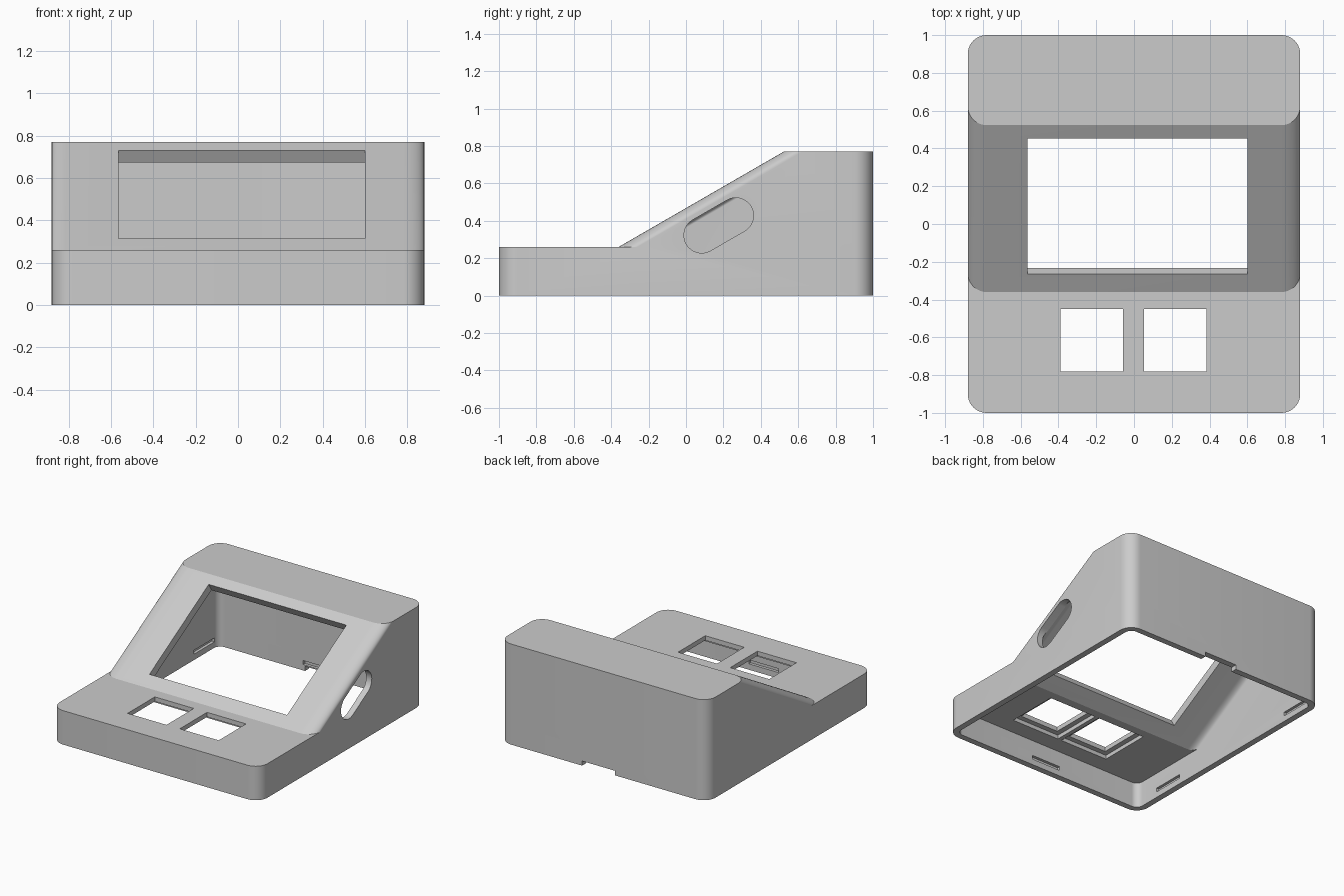
import bpy, bmesh, math
from mathutils import Matrix

cube = bpy.data.objects.get("Cube")
if cube:
    bpy.data.objects.remove(cube, do_unlink=True)

grey = bpy.data.materials.new("light_grey_plastic")
grey.use_nodes = True
grey.diffuse_color = (0.6, 0.6, 0.6, 1)
grey.node_tree.nodes["Principled BSDF"].inputs["Base Color"].default_value = (0.6, 0.6, 0.6, 1)

SEG = 10
WALL, ROOF = 0.047, 0.065
TILT = math.radians(30)
STEP_Z, TOP_Z = 0.26, 0.77


def slope_y(z):
    return -0.36 + (z - STEP_Z) / math.tan(TILT)


def arc(cx, cy, r, start):
    """Quarter circle, counter-clockwise from the start angle."""
    angles = [math.radians(start + 90 * i / SEG) for i in range(SEG + 1)]
    return [(cx + r * math.cos(a), cy + r * math.sin(a)) for a in angles]


def finish(name, bm):
    bmesh.ops.recalc_face_normals(bm, faces=bm.faces)
    mesh = bpy.data.meshes.new(name)
    bm.to_mesh(mesh)
    bm.free()
    mesh.materials.append(grey)
    obj = bpy.data.objects.new(name, mesh)
    bpy.context.collection.objects.link(obj)
    return obj


def console_body(name, inset, z_low, z_step, z_top, shift):
    """Rounded desk base with a sloped, rounded housing on its rear part."""
    bm = bmesh.new()
    r = 0.1 - inset
    cx, cy = 0.78, 0.9
    back = arc(cx, cy, r, 0) + arc(-cx, cy, r, 90)

    def front(y):
        return arc(-cx, y + r, r, 180) + arc(cx, y + r, r, 270)

    def ring(points, z):
        return [bm.verts.new((x, y, z)) for x, y in points]

    def sides(a, b):
        for i in range(len(a)):
            j = (i + 1) % len(a)
            bm.faces.new((a[i], a[j], b[j], b[i]))

    foot = front(slope_y(z_step) + shift)
    base = back + [foot[0]] + front(-1 + inset) + [foot[-1]]
    low, step = ring(base, z_low), ring(base, z_step)
    n = len(back)
    inner = ring(foot[1:-1], z_step)
    lower_housing = step[:n + 1] + inner + [step[-1]]
    top = ring(back + front(slope_y(z_top) + shift), z_top)
    sides(low, step)
    sides(lower_housing, top)
    bm.faces.new(low)
    bm.faces.new(top)
    bm.faces.new(step[n:] + inner[::-1])
    return finish(name, bm)


def box(name, center, size, tilt=0):
    bm = bmesh.new()
    matrix = (Matrix.Translation(center) @ Matrix.Rotation(tilt, 4, 'X')
              @ Matrix.Diagonal((*size, 1)))
    bmesh.ops.create_cube(bm, size=1, matrix=matrix)
    return finish(name, bm)


def side_slot(name, y, z, length, r):
    """Tilted stadium prism that passes through the +x wall."""
    bm = bmesh.new()
    h = length / 2
    outline = arc(h, 0, r, -90) + arc(h, 0, r, 0) + arc(-h, 0, r, 90) + arc(-h, 0, r, 180)
    c, s = math.cos(TILT), math.sin(TILT)
    verts = [bm.verts.new((0.75, y + u * c - v * s, z + u * s + v * c)) for u, v in outline]
    bmesh.ops.remove_doubles(bm, verts=verts, dist=0.0001)
    face = bm.faces.new([v for v in verts if v.is_valid])
    moved = bmesh.ops.extrude_face_region(bm, geom=[face])["geom"]
    bmesh.ops.translate(bm, vec=(0.25, 0, 0),
                        verts=[v for v in moved if isinstance(v, bmesh.types.BMVert)])
    return finish(name, bm)


# Housing and its hollow inside
housing = console_body("console_housing", 0, 0, STEP_Z, TOP_Z, 0)
cutters = [console_body("cavity", WALL, -0.1, STEP_Z - ROOF, TOP_Z - ROOF,
                        ROOF / math.sin(TILT))]

# Screen window, square to the slope
window_y = 0.094
window_z = STEP_Z + (window_y + 0.36) * math.tan(TILT)
cutters.append(box("screen_window", (0.018, window_y, window_z), (1.165, 0.828, 0.3), TILT))

# Key holes with a wider pocket below the plate
for x in (-0.224, 0.218):
    cutters.append(box("key_hole", (x, -0.615, 0.25), (0.33, 0.33, 0.3)))
    cutters.append(box("key_pocket", (x, -0.615, 0.175), (0.41, 0.41, 0.1)))

# Side opening
cutters.append(side_slot("side_opening", 0.175, 0.375, 0.21, 0.095))

# Clip slots on the inner walls and the pry notch at the back
for side in (-1, 1):
    cutters.append(box("clip_slot", (0.01, side * 0.95, 0.06), (0.25, 0.05, 0.03)))
    for y in (-0.62, 0.78):
        cutters.append(box("clip_slot", (side * 0.83, y, 0.06), (0.05, 0.25, 0.03)))
cutters.append(box("pry_notch", (0.04, 0.97, 0), (0.28, 0.12, 0.07)))

# Cut everything out of the housing
bpy.context.view_layer.objects.active = housing
housing.select_set(True)
for cutter in cutters:
    mod = housing.modifiers.new("cut", 'BOOLEAN')
    mod.operation = 'DIFFERENCE'
    mod.solver = 'EXACT'
    mod.object = cutter
    bpy.ops.object.modifier_apply(modifier=mod.name)
    bpy.data.objects.remove(cutter, do_unlink=True)

bpy.ops.object.shade_smooth_by_angle(angle=math.radians(25))
